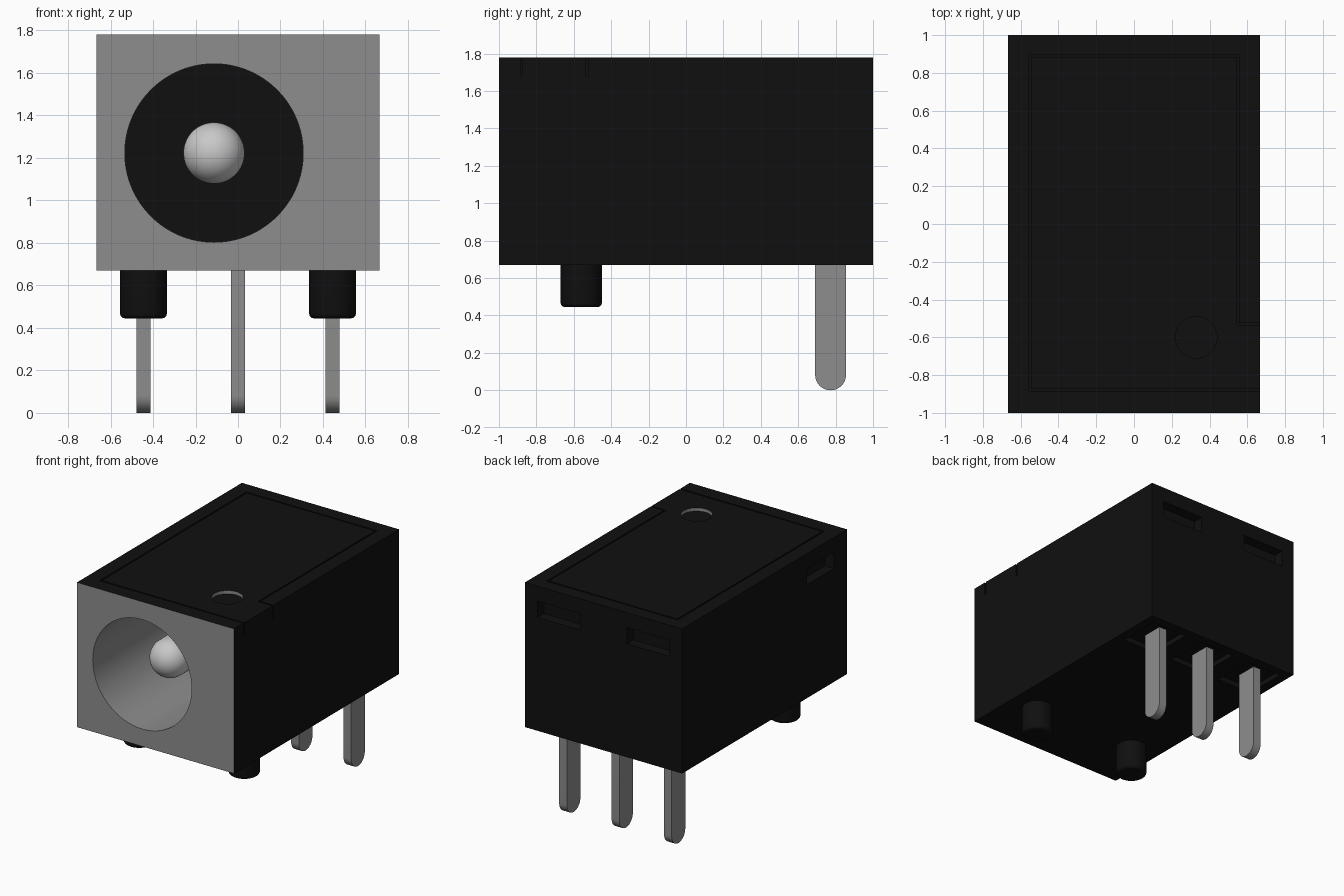
import bpy, bmesh, math
from mathutils import Matrix, Vector

cube = bpy.data.objects.get("Cube")
if cube:
    bpy.data.objects.remove(cube, do_unlink=True)


def material(name, value):
    m = bpy.data.materials.new(name)
    m.use_nodes = True
    col = (value, value, value, 1)
    m.diffuse_color = col
    m.node_tree.nodes["Principled BSDF"].inputs["Base Color"].default_value = col
    return m


BLACK = material("black plastic", 0.005)
GREY = material("grey metal", 0.27)
LIGHT = material("light grey metal", 0.58)


def make(name, bm, mats):
    bmesh.ops.recalc_face_normals(bm, faces=bm.faces)
    me = bpy.data.meshes.new(name)
    bm.to_mesh(me)
    bm.free()
    for m in mats:
        me.materials.append(m)
    ob = bpy.data.objects.new(name, me)
    bpy.context.collection.objects.link(ob)
    return ob


def box(x0, x1, y0, y1, z0, z1):
    bm = bmesh.new()
    size = Matrix.Diagonal((x1 - x0, y1 - y0, z1 - z0, 1))
    mid = Matrix.Translation(((x0 + x1) / 2, (y0 + y1) / 2, (z0 + z1) / 2))
    bmesh.ops.create_cube(bm, size=1, matrix=mid @ size)
    return bm


def prism(points, shift):
    """Extrude a closed outline of 3D points along a vector."""
    bm = bmesh.new()
    face = bm.faces.new([bm.verts.new(p) for p in points])
    ext = bmesh.ops.extrude_face_region(bm, geom=[face])
    moved = [v for v in ext["geom"] if isinstance(v, bmesh.types.BMVert)]
    bmesh.ops.translate(bm, verts=moved, vec=Vector(shift))
    return bm


def lathe(profile, centre, along_y=False, steps=64):
    """Revolve (radius, height) points; along_y turns the axis from z to y."""
    bm = bmesh.new()
    vs = [bm.verts.new((r, 0, h)) for r, h in profile]
    es = [bm.edges.new(p) for p in zip(vs, vs[1:])]
    bmesh.ops.spin(bm, geom=vs + es, cent=(0, 0, 0), axis=(0, 0, 1),
                   angle=math.tau, steps=steps)
    bmesh.ops.remove_doubles(bm, verts=bm.verts, dist=1e-5)
    rot = Matrix.Rotation(-math.pi / 2, 4, "X") if along_y else Matrix()
    bmesh.ops.transform(bm, matrix=Matrix.Translation(centre) @ rot, verts=bm.verts)
    return bm


def rod(r, h0, h1):
    return [(0, h0), (r, h0), (r, h1), (0, h1)]


def smooth(ob):
    bpy.ops.object.select_all(action="DESELECT")
    ob.select_set(True)
    bpy.context.view_layer.objects.active = ob
    bpy.ops.object.shade_smooth_by_angle(angle=math.radians(32))


def cut(ob, bm):
    tool = make("cutter", bm, [BLACK])
    tool.hide_render = True
    mod = ob.modifiers.new("cut", "BOOLEAN")
    mod.operation, mod.solver, mod.object = "DIFFERENCE", "EXACT", tool
    bpy.context.view_layer.objects.active = ob
    bpy.ops.object.modifier_apply(modifier=mod.name)
    bpy.data.objects.remove(tool, do_unlink=True)


W, BASE, TOP = 0.667, 0.67, 1.78
SX, SZ, SR = -0.113, 1.223, 0.42     # socket centre and radius
HX, HY, HR = 0.33, -0.60, 0.11       # round recess in the lid
FLOOR = 0.35
PIN_X = (-0.445, 0, 0.445)

# Housing with socket bore
body = make("housing", box(-W, W, -1, 1, BASE, TOP), [BLACK, GREY])
cut(body, lathe(rod(SR, -1.1, FLOOR), (SX, 0, SZ), True, 96))
cut(body, lathe(rod(HR, TOP - 0.025, TOP + 0.1), (HX, HY, 0), steps=48))

# Thin seam around the lid, with a tab running out to one side
g = 0.006
outer = [(0.7, -0.53 + g), (0.55 + g, -0.53 + g), (0.55 + g, 0.89 + g),
         (-0.55 - g, 0.89 + g), (-0.55 - g, -0.88 - g), (0.7, -0.88 - g)]
inner = [(0.7, -0.88 + g), (-0.55 + g, -0.88 + g), (-0.55 + g, 0.89 - g),
         (0.55 - g, 0.89 - g), (0.55 - g, -0.53 - g), (0.7, -0.53 - g)]
cut(body, prism([(x, y, TOP - 0.1) for x, y in outer + inner], (0, 0, 0.2)))

# Latch slots: two in the back, one in the side
for s in (-1, 1):
    cut(body, box(s * 0.38 - 0.18, s * 0.38 + 0.18, 0.92, 1.1, 1.54, 1.665))
cut(body, box(-0.8, -0.59, -0.84, -0.515, 1.54, 1.665))

# Shallow pockets around the terminals
for x in PIN_X:
    cut(body, box(x - 0.15, x + 0.15, 0.60, 0.93, 0.5, BASE + 0.04))

# Colour the front face and the round walls grey
for p in body.data.polygons:
    pts = [body.data.vertices[i].co for i in p.vertices]
    front = p.normal.y < -0.9 and p.center.y < -0.99
    bore = abs(p.normal.y) < 0.1 and all(
        abs(math.hypot(v.x - SX, v.z - SZ) - SR) < 0.004 for v in pts)
    rim = abs(p.normal.z) < 0.1 and all(
        abs(math.hypot(v.x - HX, v.y - HY) - HR) < 0.003 for v in pts)
    p.material_index = int(front or bore or rim)
smooth(body)

# Centre contact with a domed tip
R = 0.144
dome = [(R * math.sin(a), -0.66 - R * math.cos(a))
        for a in (i * math.pi / 32 for i in range(17))]
contact = make("centre_contact",
               lathe(dome + [(R, FLOOR + 0.02), (0, FLOOR + 0.02)], (SX, 0, SZ), True),
               [LIGHT])
smooth(contact)

# Locating pegs with rounded lower edges
for s, side in ((-1, "right"), (1, "left")):
    b = 0.022
    edge = [(0.11 - b + b * math.sin(a), 0.445 + b - b * math.cos(a))
            for a in (i * math.pi / 8 for i in range(5))]
    peg = make(side + "_peg",
               lathe([(0, 0.445)] + edge + [(0.11, BASE + 0.01), (0, BASE + 0.01)],
                     (s * 0.445, -0.56, 0), steps=48), [BLACK])
    smooth(peg)

# Flat terminals with round ends
for x, side in zip(PIN_X, ("right", "middle", "left")):
    r, yc = 0.0825, 0.773
    arc = [(x - 0.0325, yc - r * math.cos(a), r - r * math.sin(a))
           for a in (i * math.pi / 20 for i in range(21))]
    top = BASE + 0.06
    pts = arc + [(x - 0.0325, yc + r, top), (x - 0.0325, yc - r, top)]
    smooth(make(side + "_terminal", prism(pts, (0.065, 0, 0)), [GREY]))
